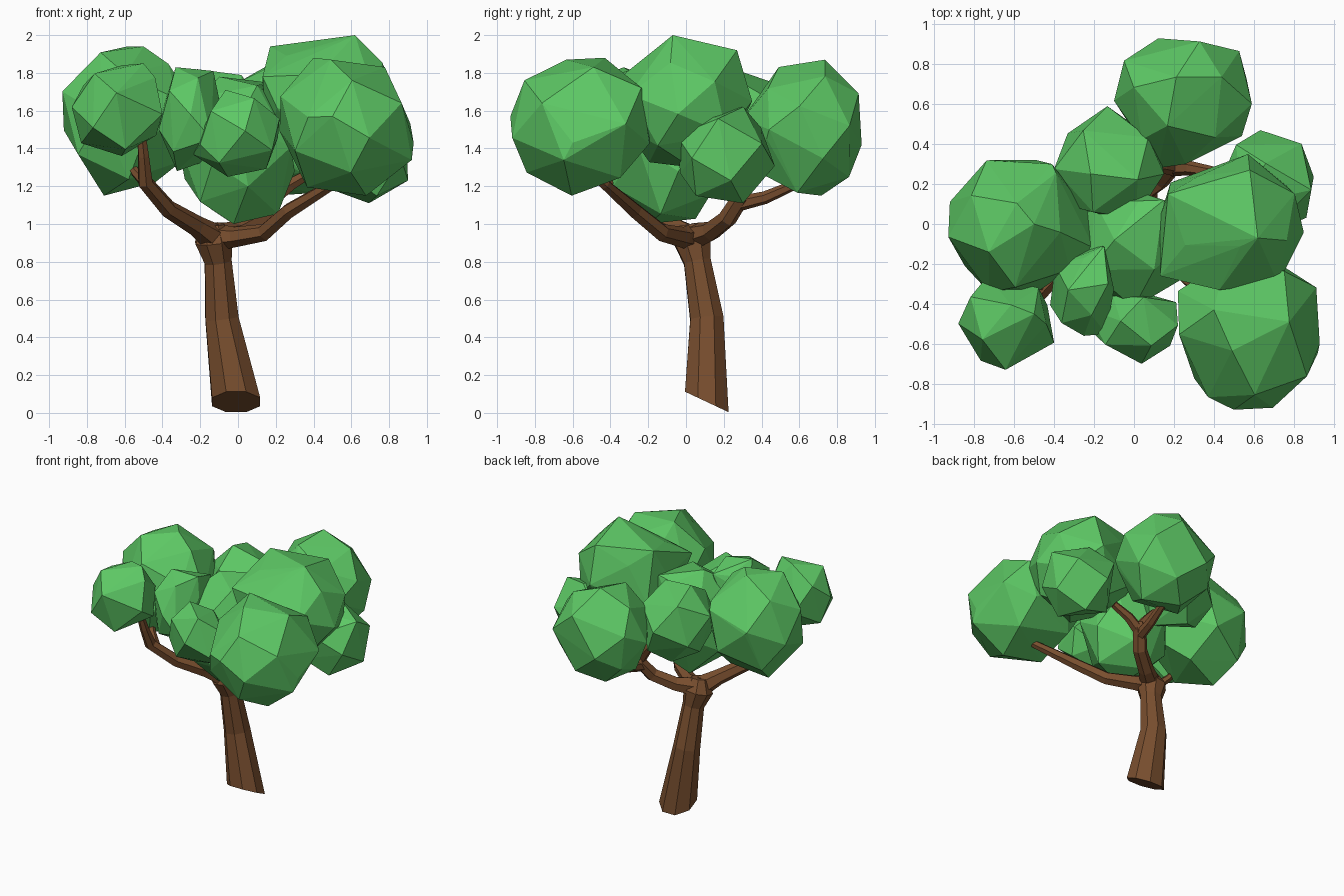
import bpy, bmesh, math, random
from mathutils import Vector

if "Cube" in bpy.data.objects:
    bpy.data.objects.remove(bpy.data.objects["Cube"])


def material(name, color):
    m = bpy.data.materials.new(name)
    m.diffuse_color = (*color, 1)
    m.use_nodes = True
    m.node_tree.nodes["Principled BSDF"].inputs["Base Color"].default_value = m.diffuse_color
    return m


BARK = material("bark", (0.19, 0.077, 0.028))
LEAF = material("leaf", (0.11, 0.58, 0.13))


def finish(name, bm, mat):
    bmesh.ops.recalc_face_normals(bm, faces=bm.faces)
    me = bpy.data.meshes.new(name)
    bm.to_mesh(me)
    bm.free()
    me.materials.append(mat)
    ob = bpy.data.objects.new(name, me)
    bpy.context.collection.objects.link(ob)


def limb(name, path, sides=6, start=None):
    """Faceted tapering tube through (x, y, z, radius) points."""
    pts = [Vector(p[:3]) for p in path]
    bm = bmesh.new()
    rings, prev, side = [], Vector((0, 0, 1)), Vector((1, 0, 0))
    for i, p in enumerate(pts):
        t = Vector()
        if i > 0:
            t += (p - pts[i - 1]).normalized()
        if i < len(pts) - 1:
            t += (pts[i + 1] - p).normalized()
        if i == 0 and start:
            t = Vector(start)
        t.normalize()
        side = prev.rotation_difference(t) @ side
        up = t.cross(side)
        prev = t
        ring = []
        for k in range(sides):
            a = math.tau * (k + 0.5) / sides
            ring.append(bm.verts.new(p + path[i][3] * (side * math.cos(a) + up * math.sin(a))))
        rings.append(ring)
    for a, b in zip(rings, rings[1:]):
        for k in range(sides):
            n = (k + 1) % sides
            bm.faces.new((a[k], a[n], b[n], b[k]))
    bm.faces.new(rings[0])
    bm.faces.new(rings[-1])
    finish(name, bm, BARK)


def clump(name, x, y, z, count, corners, seed):
    """Convex faceted foliage lump filling the x, y, z ranges, plus a few pulled-out corners."""
    rng = random.Random(seed)
    turn = rng.uniform(0, math.tau)
    pts = []
    for i in range(count):
        h = 1 - 2 * (i + 0.5) / count
        a = turn + i * 2.39996 + rng.uniform(-0.2, 0.2)
        r = math.sqrt(1 - h * h)
        pts.append(Vector((r * math.cos(a), r * math.sin(a), h)) * rng.uniform(0.95, 1.05))
    # fit the lump to its box
    for axis, (lo, hi) in enumerate((x, y, z)):
        a = min(p[axis] for p in pts)
        b = max(p[axis] for p in pts)
        for p in pts:
            p[axis] = lo + (p[axis] - a) / (b - a) * (hi - lo)
    bm = bmesh.new()
    for p in pts + [Vector(c) for c in corners]:
        bm.verts.new(p)
    bmesh.ops.convex_hull(bm, input=bm.verts)
    bmesh.ops.delete(bm, geom=[v for v in bm.verts if not v.link_faces], context='VERTS')
    finish(name, bm, LEAF)


# trunk with slanted base
limb("trunk", [(-0.01, 0.11, 0.058, 0.138), (-0.085, 0.11, 0.5, 0.095),
               (-0.105, 0.06, 0.8, 0.077), (-0.13, 0.035, 0.91, 0.105),
               (-0.13, 0.02, 1.0, 0.06)], 8, (0, 0.47, 1))

# main branches
limb("front_left_branch", [(-0.12, 0.03, 0.92, 0.08), (-0.22, -0.08, 0.99, 0.055),
                           (-0.37, -0.23, 1.08, 0.047), (-0.49, -0.36, 1.22, 0.043),
                           (-0.5, -0.42, 1.36, 0.032), (-0.51, -0.45, 1.46, 0.026)])
limb("front_right_branch", [(-0.13, 0.03, 0.93, 0.075), (-0.02, -0.02, 0.93, 0.055),
                            (0.14, -0.13, 0.955, 0.047), (0.27, -0.27, 1.07, 0.042),
                            (0.5, -0.43, 1.21, 0.03), (0.55, -0.5, 1.27, 0.025)])
limb("back_right_branch", [(-0.13, 0.03, 0.93, 0.075), (0.0, 0.13, 0.96, 0.055),
                           (0.13, 0.22, 1.03, 0.05), (0.19, 0.29, 1.14, 0.048),
                           (0.2, 0.29, 1.19, 0.035)])

# twigs
limb("left_twig", [(-0.47, -0.33, 1.2, 0.035), (-0.54, -0.27, 1.27, 0.026), (-0.58, -0.22, 1.33, 0.02)])
limb("back_twig", [(0.18, 0.29, 1.11, 0.04), (0.2, 0.42, 1.14, 0.034), (0.22, 0.58, 1.21, 0.026)])
limb("right_twig", [(0.18, 0.28, 1.13, 0.042), (0.28, 0.28, 1.21, 0.036), (0.4, 0.26, 1.28, 0.027)])
limb("inner_twig", [(0.2, 0.28, 1.14, 0.04), (0.14, 0.29, 1.23, 0.036), (0.07, 0.3, 1.32, 0.027)])

# foliage clumps: x, y, z ranges, point count, pulled corners
CLUMPS = [
    ("left", (-0.93, -0.23), (-0.35, 0.32), (1.15, 1.94), 20,
     [(-0.41, 0.3, 1.7), (-0.72, 0.32, 1.6), (-0.2, -0.12, 1.6), (-0.5, 0, 1.94)]),
    ("front_left", (-0.88, -0.4), (-0.73, -0.26), (1.36, 1.84), 14, [(-0.5, -0.45, 1.85)]),
    ("front_right", (0.22, 0.92), (-0.92, -0.18), (1.15, 1.87), 20,
     [(0.5, -0.93, 1.57), (0.93, -0.6, 1.43), (0.4, -0.43, 1.88)]),
    ("top", (0.13, 0.85), (-0.33, 0.35), (1.3, 1.96), 20,
     [(0.17, 0.15, 1.94), (0.62, -0.07, 2.0), (0.13, -0.26, 1.78), (0.58, 0.27, 1.92)]),
    ("back_right", (-0.1, 0.59), (0.3, 0.93), (1.15, 1.87), 22,
     [(0.54, 0.44, 1.5), (0.12, 0.28, 1.5)]),
    ("right", (0.4, 0.9), (-0.05, 0.47), (1.11, 1.62), 14, []),
    ("centre", (-0.32, 0.3), (-0.42, 0.2), (1.0, 1.78), 20, [(0.15, 0.12, 1.75)]),
    ("back_centre", (-0.4, 0.14), (0.02, 0.59), (1.27, 1.82), 16, [(0.15, 0.25, 1.6)]),
    ("front_centre", (-0.2, 0.22), (-0.7, -0.34), (1.25, 1.71), 14, [(-0.24, -0.42, 1.37)]),
    ("front_inner", (-0.42, -0.1), (-0.56, -0.14), (1.28, 1.83), 14,
     [(-0.15, -0.11, 1.75), (-0.14, -0.55, 1.45), (-0.13, -0.3, 1.81)]),
]
for i, (name, x, y, z, n, corners) in enumerate(CLUMPS):
    clump(name + "_foliage", x, y, z, n, corners, i + 3)
